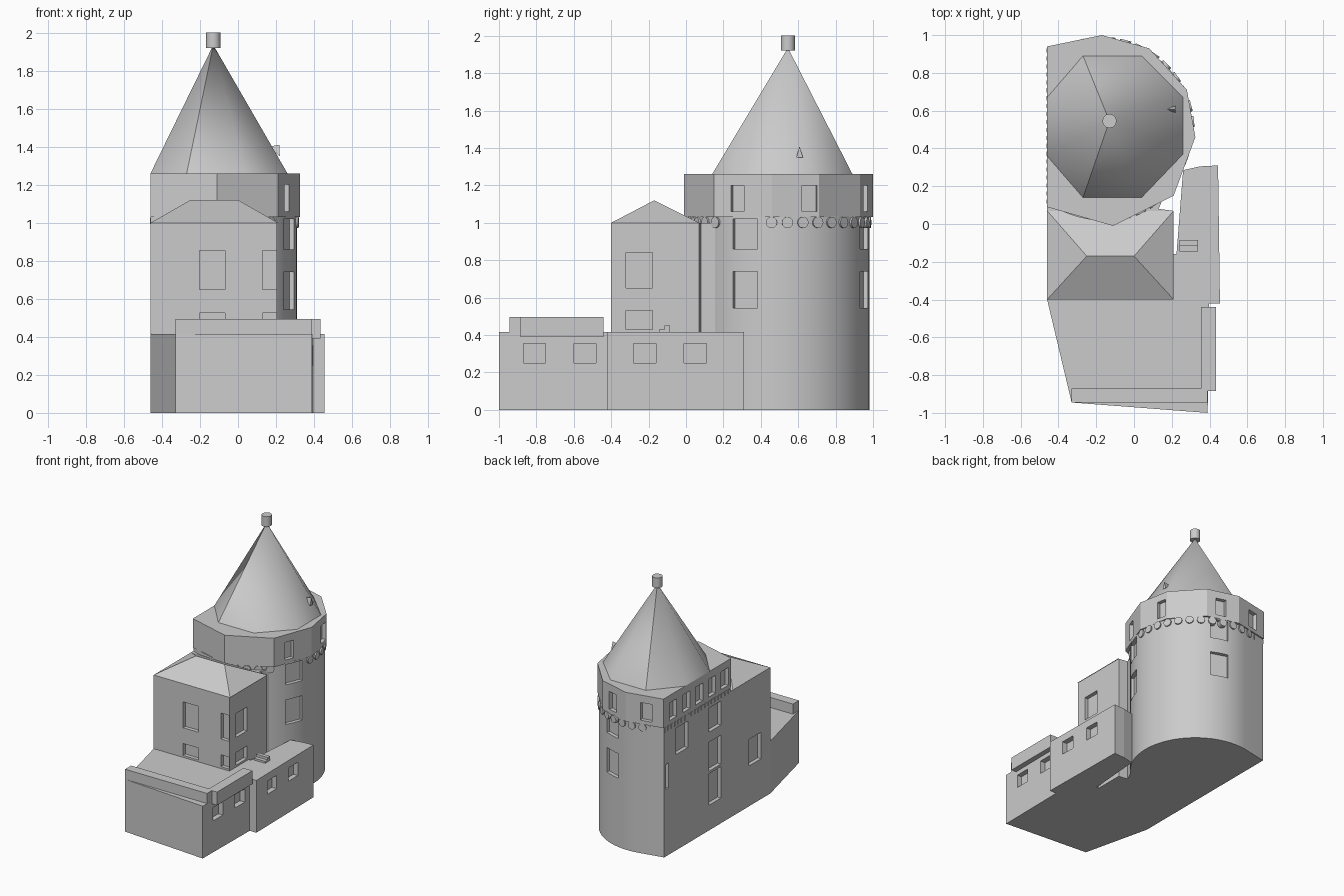
import bpy, bmesh
from math import sin, cos, radians, pi
from mathutils import Matrix, Vector

if "Cube" in bpy.data.objects:
    bpy.data.objects.remove(bpy.data.objects["Cube"])


def finish(name, bm, smooth=None):
    bmesh.ops.recalc_face_normals(bm, faces=bm.faces[:])
    me = bpy.data.meshes.new(name)
    bm.to_mesh(me)
    bm.free()
    ob = bpy.data.objects.new(name, me)
    bpy.context.collection.objects.link(ob)
    if smooth:
        shade(ob, smooth)
    return ob


def activate(ob):
    bpy.ops.object.select_all(action='DESELECT')
    ob.select_set(True)
    bpy.context.view_layer.objects.active = ob


def shade(ob, deg):
    activate(ob)
    bpy.ops.object.shade_smooth_by_angle(angle=radians(deg))


def prism(name, pts, z0, z1):
    bm = bmesh.new()
    f = bm.faces.new([bm.verts.new((x, y, z0)) for x, y in pts])
    top = bmesh.ops.extrude_face_region(bm, geom=[f])['geom']
    vs = [v for v in top if isinstance(v, bmesh.types.BMVert)]
    bmesh.ops.translate(bm, verts=vs, vec=(0, 0, z1 - z0))
    return finish(name, bm)


def box(name, x0, x1, y0, y1, z0, z1):
    return prism(name, [(x0, y0), (x1, y0), (x1, y1), (x0, y1)], z0, z1)


def cut_windows(ob, wins, depth=0.03):
    """wins: (x, y, outward angle, width, z0, z1) on the wall surface"""
    bm = bmesh.new()
    for x, y, ang, w, z0, z1 in wins:
        m = (Matrix.Translation((x, y, (z0 + z1) / 2)) @ Matrix.Rotation(radians(ang), 4, 'Z')
             @ Matrix.Diagonal((2 * depth, w, z1 - z0, 1)))
        bmesh.ops.create_cube(bm, size=1, matrix=m)
    cutter = finish("window_cutter", bm)
    cutter.hide_render = True
    mod = ob.modifiers.new("windows", 'BOOLEAN')
    mod.operation, mod.solver, mod.object = 'DIFFERENCE', 'EXACT', cutter
    activate(ob)
    bpy.ops.object.modifier_apply(modifier=mod.name)
    bpy.data.objects.remove(cutter)


CX, CY, R = -0.17, 0.50, 0.48
LEFT = -0.46


def polar(a, r):
    return CX + r * cos(radians(a)), CY + r * sin(radians(a))


# round tower with flat left wall
arc = [polar(-110 + 210 * i / 36, R) for i in range(37)]
tower = prism("tower", arc + [(LEFT, 0.93), (LEFT, 0.10)], 0, 1.035)
wins = [(*polar(a, R), a, 0.14, z0, z1) for a in (-22.7, 72) for z0, z1 in ((0.545, 0.74), (0.86, 1.02))]
wins += [(LEFT, y, 180, w, z0, z1) for y, w, z0, z1 in
         ((0.295, 0.15, 0.2, 0.45), (0.295, 0.15, 0.47, 0.7), (0.295, 0.15, 0.78, 0.97),
          (0.71, 0.15, 0.76, 0.97), (0.89, 0.03, 0.53, 0.73))]
cut_windows(tower, wins)
shade(tower, 30)

# overhanging gallery
gal = [(LEFT, 0.09), (-0.11, -0.01), (0.21, 0.15), (0.325, 0.46), (0.28, 0.71),
       (0.08, 0.93), (-0.17, 1.0), (LEFT, 0.94)]
gallery = prism("gallery", gal, 1.03, 1.26)
wins = [(0.257, 0.275, -20, 0.075, 1.06, 1.2), (0.289, 0.66, 10, 0.08, 1.06, 1.2),
        (-0.03, 0.96, 74, 0.08, 1.06, 1.2), (-0.33, 0.967, 102, 0.09, 1.06, 1.2)]
wins += [(LEFT, y, 180, 0.09, 1.06, 1.2) for y in (0.82, 0.65, 0.49, 0.33, 0.17)]
cut_windows(gallery, wins)

# round corbels under the gallery
bm = bmesh.new()
for a in range(-85, 120, 10):
    if -38 < a < -10:
        continue
    d = Vector((cos(radians(a)), sin(radians(a)), 0))
    x, y = polar(a, 0.465)
    m = Matrix.Translation((x, y, 1.002)) @ d.to_track_quat('Z', 'Y').to_matrix().to_4x4()
    bmesh.ops.create_cone(bm, cap_ends=True, segments=12, radius1=0.03, radius2=0.03, depth=0.05, matrix=m)
finish("corbels", bm, 40)

# small teeth along the flat left wall
bm = bmesh.new()
for i in range(20):
    m = Matrix.Translation((LEFT + 0.002, 0.12 + 0.042 * i, 1.01)) @ Matrix.Diagonal((0.012, 0.022, 0.035, 1))
    bmesh.ops.create_cube(bm, size=1, matrix=m)
finish("left_teeth", bm)

# conical roof on an uneven octagon
base = [(-0.27, 0.14), (0.04, 0.14), (0.26, 0.37), (0.26, 0.67), (0.04, 0.89),
        (-0.27, 0.89), (LEFT, 0.67), (LEFT, 0.36)]
bm = bmesh.new()
ring = [bm.verts.new((x, y, 1.26)) for x, y in base]
apex = bm.verts.new((-0.13, 0.545, 1.935))
bm.faces.new(ring)
for i in range(8):
    bm.faces.new((ring[i], ring[(i + 1) % 8], apex))
finish("tower_roof", bm, 41)

# roof finial
bm = bmesh.new()
bmesh.ops.create_cone(bm, cap_ends=True, segments=12, radius1=0.038, radius2=0.038, depth=0.08,
                      matrix=Matrix.Translation((-0.13, 0.545, 1.96)))
finish("finial", bm, 40)

# tiny triangular dormer
bm = bmesh.new()
vs = [bm.verts.new(p) for p in ((0.22, 0.59, 1.35), (0.22, 0.625, 1.35), (0.218, 0.607, 1.41), (0.16, 0.607, 1.40))]
for f in ((0, 1, 2), (0, 2, 3), (1, 2, 3), (0, 1, 3)):
    bm.faces.new([vs[i] for i in f])
finish("dormer", bm)

# main house
house = prism("house", [(LEFT, -0.4), (0.205, -0.4), (0.205, 0.07), (0.13, 0.08), (0.165, 0.16),
                        (0, 0.3), (LEFT, 0.1)], 0, 1.0)
wins = [(x, -0.4, -90, w, z0, z1) for x, w in ((-0.135, 0.135), (0.166, 0.072))
        for z0, z1 in ((0.43, 0.525), (0.65, 0.855))]
wins += [(0.205, -0.25, 0, 0.14, z0, z1) for z0, z1 in ((0.43, 0.53), (0.65, 0.84))]
wins += [(LEFT, -0.21, 180, 0.15, 0.32, 0.53)]
cut_windows(house, wins)

# hipped house roof
bm = bmesh.new()
e = [bm.verts.new(p) for p in ((LEFT, -0.4, 1), (0.21, -0.4, 1), (0.21, 0.07, 1), (LEFT, 0.07, 1),
                               (-0.25, -0.17, 1.12), (0.0, -0.17, 1.12))]
for f in ((0, 1, 5, 4), (1, 2, 5), (2, 3, 4, 5), (3, 0, 4), (0, 1, 2, 3)):
    bm.faces.new([e[i] for i in f])
finish("house_roof", bm)

# low front wing
front = prism("front_wing", [(LEFT, -0.4), (-0.33, -0.945), (0.39, -1.0), (0.397, -0.4)], 0, 0.415)
cut_windows(front, [(0.393, y, 0, 0.12, 0.25, 0.355) for y in (-0.81, -0.54)], 0.04)

# low side wing
side = prism("side_wing", [(0.2, -0.42), (0.455, -0.42), (0.445, 0.31), (0.35, 0.305), (0.26, 0.285),
                           (0.225, -0.16), (0.2, -0.16)], 0, 0.415)
cut_windows(side, [(0.45, y, 0, 0.12, 0.25, 0.355) for y in (-0.22, 0.05)], 0.04)

# parapets
prism("front_parapet", [(-0.33, -0.945), (0.39, -0.945), (0.39, -0.87), (-0.33, -0.87)], 0.40, 0.495)
box("side_parapet", 0.355, 0.435, -0.885, -0.44, 0.39, 0.495)

# stepped bench on the side terrace
box("bench_seat", 0.24, 0.34, -0.145, -0.085, 0.41, 0.43)
box("bench_back", 0.24, 0.34, -0.115, -0.085, 0.41, 0.45)
